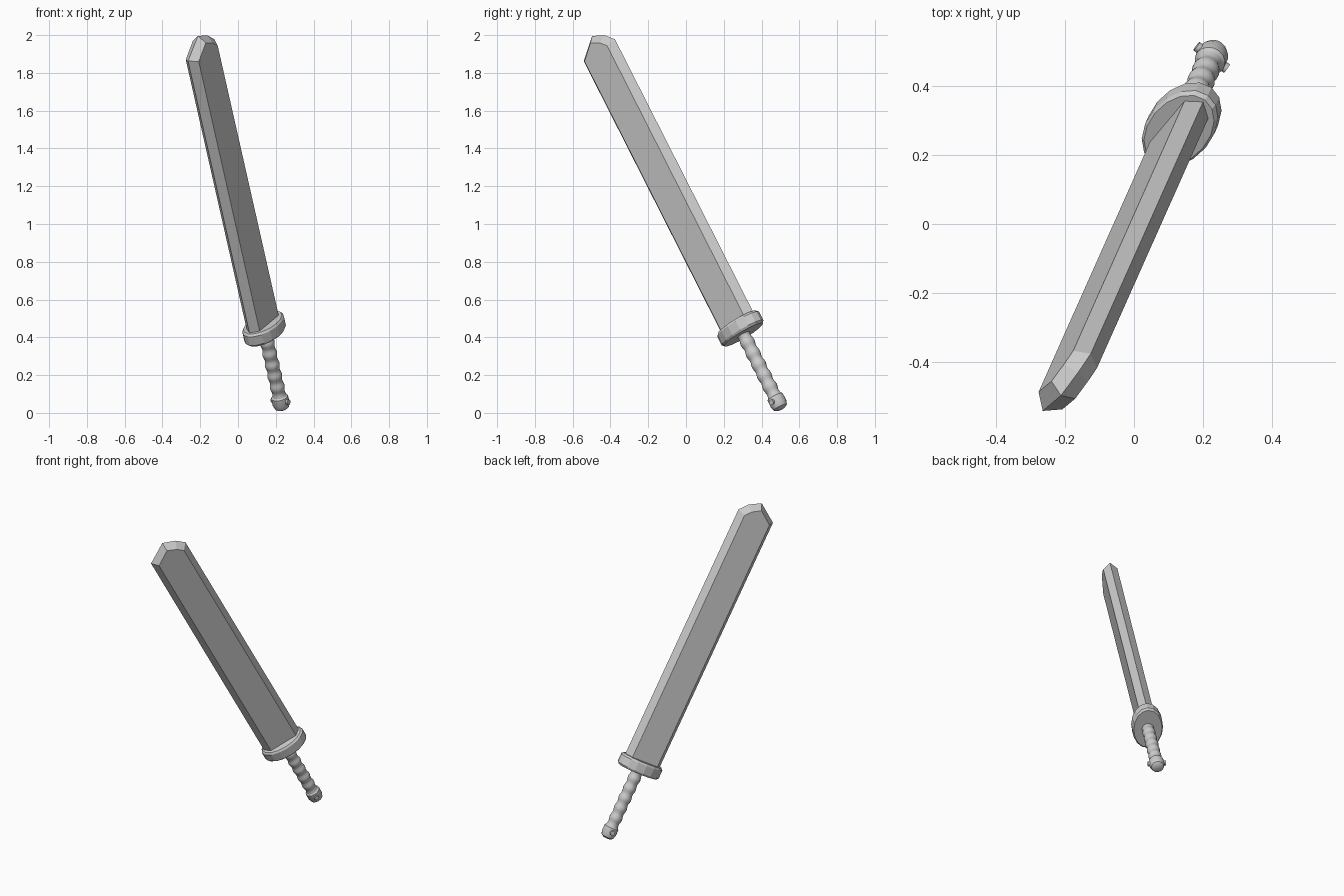
import bpy, bmesh, math
from mathutils import Vector, Matrix

cube = bpy.data.objects.get("Cube")
if cube:
    bpy.data.objects.remove(cube)

steel = bpy.data.materials.new("plain_grey")
steel.use_nodes = True
GREY = (0.6, 0.6, 0.6, 1)
steel.diffuse_color = GREY
steel.node_tree.nodes["Principled BSDF"].inputs["Base Color"].default_value = GREY

# Sword frame: local x = blade thickness, y = blade width, z = toward the tip
axis = Vector((-0.226, -0.507, 1)).normalized()
wide = Vector((0.58, 0.70, 0.43))
wide = (wide - axis * wide.dot(axis)).normalized()
flat = wide.cross(axis)
frame = Matrix((flat, wide, axis)).transposed().to_4x4()
frame.translation = (0.138, 0.288, 0.447)


def finish(name, bm, smooth=None):
    bmesh.ops.recalc_face_normals(bm, faces=bm.faces)
    mesh = bpy.data.meshes.new(name)
    bm.to_mesh(mesh)
    bm.free()
    mesh.materials.append(steel)
    obj = bpy.data.objects.new(name, mesh)
    bpy.context.collection.objects.link(obj)
    obj.matrix_world = frame
    if smooth:
        bpy.ops.object.select_all(action='DESELECT')
        obj.select_set(True)
        bpy.context.view_layer.objects.active = obj
        bpy.ops.object.shade_smooth_by_angle(angle=math.radians(smooth))
    return obj


def lathe(name, profile, sides, scale=(1, 1), smooth=None):
    """Stack rings of (radius, height) and cap both ends."""
    bm = bmesh.new()
    rings = []
    for r, z in profile:
        angles = [math.tau * i / sides for i in range(sides)]
        rings.append([bm.verts.new((r * scale[0] * math.cos(a), r * scale[1] * math.sin(a), z))
                      for a in angles])
    for low, high in zip(rings, rings[1:]):
        for i in range(sides):
            j = (i + 1) % sides
            bm.faces.new((low[i], low[j], high[j], high[i]))
    bm.faces.new(rings[0])
    bm.faces.new(rings[-1])
    return finish(name, bm, smooth)


# Blade: sharp outline joined to a smaller flat on each side
SHOULDER, HALF_THICK = 1.685, 0.043
outline = [(-0.1225, 0.02), (0.1225, 0.02), (0.1225, SHOULDER), (0.075, SHOULDER + 0.05),
           (0, SHOULDER + 0.086), (-0.1225, SHOULDER)]
inner = [(-0.0885, 0.02), (0.0885, 0.02), (0.0885, SHOULDER - 0.015), (0.055, SHOULDER + 0.02),
         (0, SHOULDER + 0.05), (-0.0885, SHOULDER - 0.015)]
bm = bmesh.new()
edge = [bm.verts.new((0, y, z)) for y, z in outline]
for side in (-HALF_THICK, HALF_THICK):
    face = [bm.verts.new((side, y, z)) for y, z in inner]
    bm.faces.new(face)
    for i in range(len(edge)):
        j = (i + 1) % len(edge)
        bm.faces.new((edge[i], edge[j], face[j], face[i]))
finish("blade", bm)

# Guard: oval disc with chamfered rims
lathe("guard", [(0.92, -0.038), (1, -0.026), (1, 0.026), (0.92, 0.038)], 16, (0.094, 0.143))

# Grip: wavy turned handle
STEPS = 48
grip = []
for k in range(STEPS + 1):
    t = k / STEPS
    grip.append((0.037 + 0.003 * math.cos(math.tau * 6 * t), -0.02 - 0.4 * t))
lathe("grip", grip, 16, smooth=40)

# Pommel: rounded cap with a cross pin
lathe("pommel", [(0.036, -0.405), (0.045, -0.415), (0.046, -0.455), (0.038, -0.478), (0.024, -0.487)],
      16, smooth=35)
bm = bmesh.new()
bmesh.ops.create_cone(bm, cap_ends=True, segments=12, radius1=0.015, radius2=0.015, depth=0.11,
                      matrix=Matrix.Translation((0, 0, -0.44)) @ Matrix.Rotation(math.pi / 2, 4, 'Y'))
finish("pommel_pin", bm, 35)
